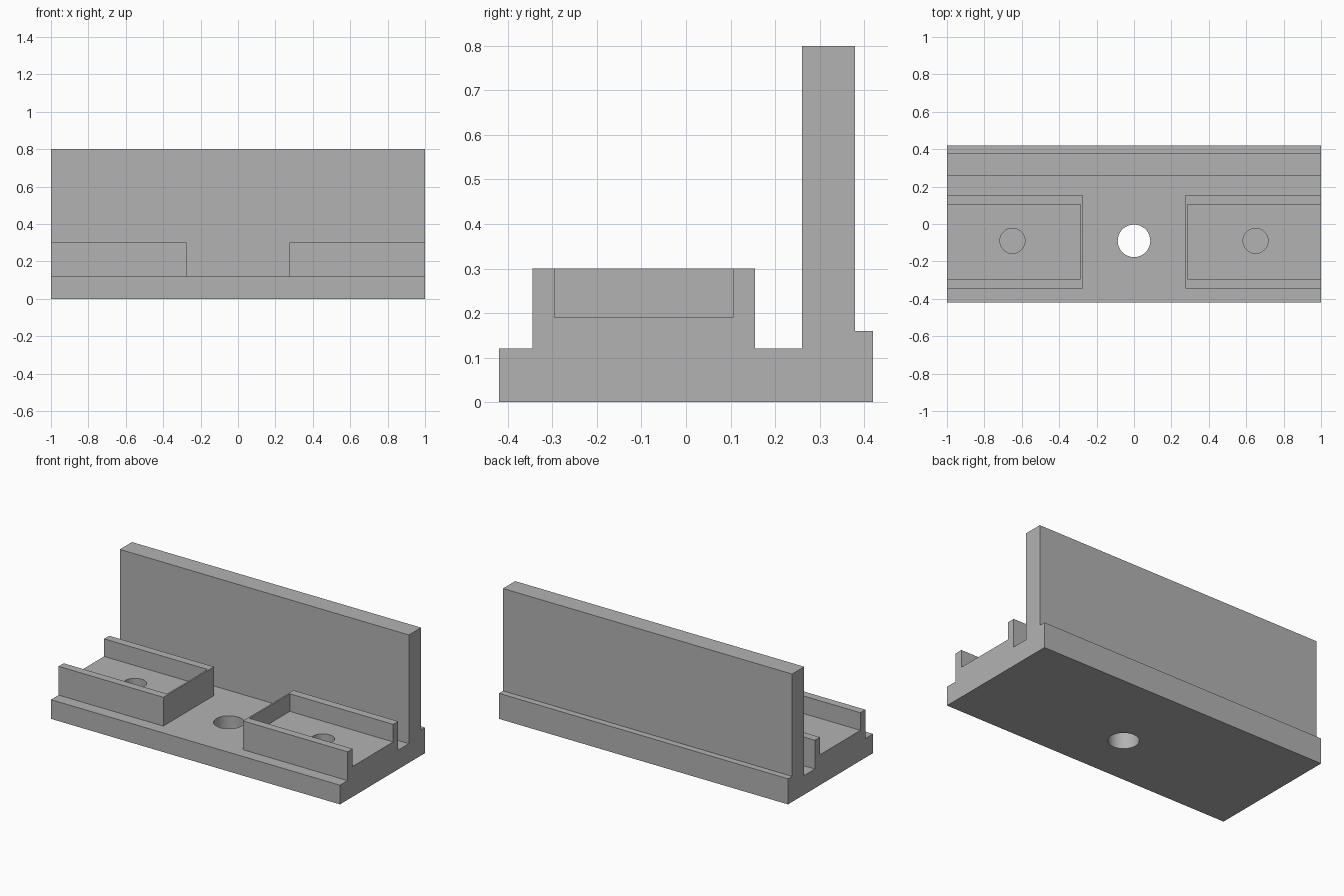
import bpy
import bmesh
import math
from mathutils import Matrix, Vector

cube = bpy.data.objects.get("Cube")
if cube:
    bpy.data.objects.remove(cube, do_unlink=True)

# Single plain grey
grey = bpy.data.materials.new("plain_grey")
grey.use_nodes = True
colour = (0.45, 0.45, 0.45, 1)
grey.diffuse_color = colour
grey.node_tree.nodes["Principled BSDF"].inputs["Base Color"].default_value = colour


def make_object(name, bm):
    mesh = bpy.data.meshes.new(name)
    bmesh.ops.recalc_face_normals(bm, faces=bm.faces)
    bm.to_mesh(mesh)
    bm.free()
    mesh.materials.append(grey)
    obj = bpy.data.objects.new(name, mesh)
    bpy.context.collection.objects.link(obj)
    return obj


def box(name, low, high):
    low, high = Vector(low), Vector(high)
    bm = bmesh.new()
    place = Matrix.Translation((low + high) / 2) @ Matrix.Diagonal((*(high - low), 1))
    bmesh.ops.create_cube(bm, size=1, matrix=place)
    return make_object(name, bm)


def cylinder(name, x, radius, bottom, top):
    bm = bmesh.new()
    bmesh.ops.create_cone(bm, cap_ends=True, segments=64, radius1=radius, radius2=radius,
                          depth=top - bottom,
                          matrix=Matrix.Translation((x, HOLE_Y, (bottom + top) / 2)))
    return make_object(name, bm)


def cut(target, cutter):
    cutter.hide_render = True
    mod = target.modifiers.new(cutter.name, 'BOOLEAN')
    mod.operation = 'DIFFERENCE'
    mod.solver = 'EXACT'
    mod.object = cutter
    bpy.context.view_layer.objects.active = target
    bpy.ops.object.modifier_apply(modifier=mod.name)
    bpy.data.objects.remove(cutter, do_unlink=True)


BASE_TOP, BLOCK_TOP, POCKET_FLOOR = 0.12, 0.30, 0.19
HOLE_Y = -0.09

# Side profile: base, raised block, tall back wall and rear ledge
profile = [(-0.42, 0), (0.42, 0), (0.42, 0.16), (0.38, 0.16), (0.38, 0.8), (0.26, 0.8),
           (0.26, BASE_TOP), (0.155, BASE_TOP), (0.155, BLOCK_TOP), (-0.345, BLOCK_TOP),
           (-0.345, BASE_TOP), (-0.42, BASE_TOP)]
bm = bmesh.new()
end = bm.faces.new([bm.verts.new((-1, y, z)) for y, z in profile])
swept = bmesh.ops.extrude_face_region(bm, geom=[end])["geom"]
bmesh.ops.translate(bm, vec=(2, 0, 0),
                    verts=[v for v in swept if isinstance(v, bmesh.types.BMVert)])
body = make_object("bracket_body", bm)

# Gap splitting the raised block in two
cut(body, box("middle_gap", (-0.275, -0.4, BASE_TOP), (0.275, 0.2, 0.4)))

# Open-ended pockets, each with a blind hole in its floor
for side in (-1, 1):
    inner, outer = sorted((side * 0.285, side * 1.1))
    cut(body, box("pocket", (inner, -0.295, POCKET_FLOOR), (outer, 0.105, 0.4)))
    cut(body, cylinder("blind_hole", side * 0.65, 0.067, 0.08, 0.25))

# Through hole in the middle of the base
cut(body, cylinder("centre_hole", 0, 0.087, -0.1, 0.2))

# Smooth hole walls, crisp edges
bpy.ops.object.select_all(action='DESELECT')
body.select_set(True)
bpy.context.view_layer.objects.active = body
bpy.ops.object.shade_smooth_by_angle(angle=math.radians(30))
